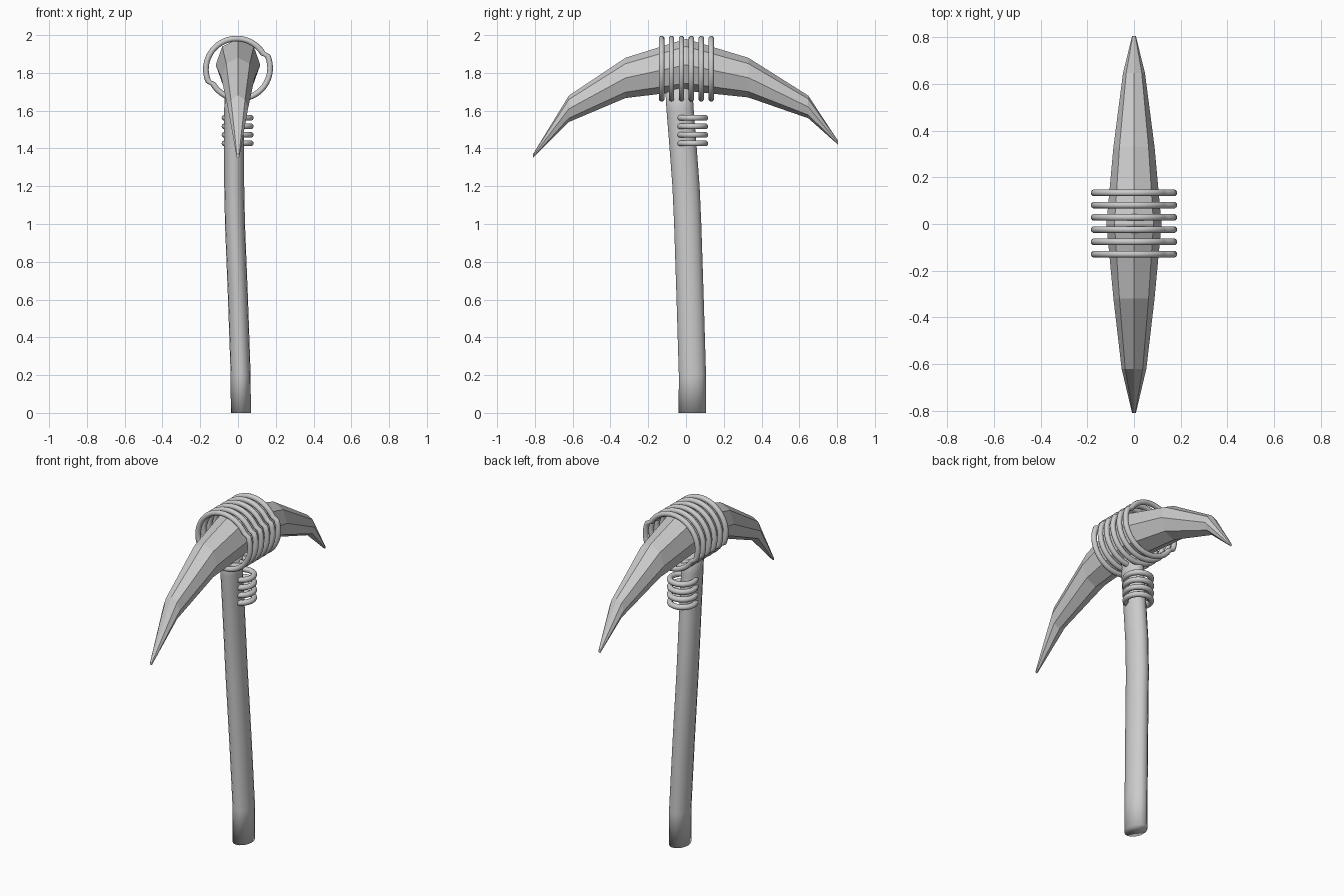
import bpy, bmesh, math
from math import sin, cos, tau

cube = bpy.data.objects.get("Cube")
if cube:
    bpy.data.objects.remove(cube)

grey = bpy.data.materials.new("plain grey")
grey.use_nodes = True
colour = (0.6, 0.6, 0.6, 1)
grey.diffuse_color = colour
grey.node_tree.nodes["Principled BSDF"].inputs["Base Color"].default_value = colour


def loft(name, sections, smooth):
    """Skin a list of point loops and cap both ends."""
    bm = bmesh.new()
    loops = [[bm.verts.new(p) for p in s] for s in sections]
    n = len(loops[0])
    for a, b in zip(loops, loops[1:]):
        for i in range(n):
            j = (i + 1) % n
            bm.faces.new((a[i], a[j], b[j], b[i]))
    bm.faces.new(loops[0])
    bm.faces.new(loops[-1])
    bmesh.ops.recalc_face_normals(bm, faces=bm.faces)
    for f in bm.faces:
        f.smooth = smooth
    mesh = bpy.data.meshes.new(name)
    bm.to_mesh(mesh)
    bm.free()
    mesh.materials.append(grey)
    obj = bpy.data.objects.new(name, mesh)
    bpy.context.collection.objects.link(obj)
    return obj


def ring(name, centre, radius, wire, plane, shift=0.0, tilt=0.0):
    """Closed wire loop made of two half turns that slide past each other."""
    bm = bmesh.new()
    steps, sides = 48, 10
    path = []
    for half, sign in ((0, -1), (1, 1)):
        for i in range(steps // 2):
            a = tilt + tau * (half * steps // 2 + i + 0.5) / steps
            path.append((a, sign * shift * cos(tilt), sign * shift * sin(tilt)))
    loops = []
    for a, du, dv in path:
        loop = []
        for k in range(sides):
            b = tau * k / sides
            r = radius + wire * cos(b)
            u, v, w = r * cos(a) + du, r * sin(a) + dv, wire * sin(b)
            p = (u, w, v) if plane == "XZ" else (u, v, w)
            loop.append(bm.verts.new([c + d for c, d in zip(centre, p)]))
        loops.append(loop)
    for i, a in enumerate(loops):
        b = loops[(i + 1) % len(loops)]
        for k in range(sides):
            m = (k + 1) % sides
            bm.faces.new((a[k], a[m], b[m], b[k])).smooth = True
    bmesh.ops.recalc_face_normals(bm, faces=bm.faces)
    mesh = bpy.data.meshes.new(name)
    bm.to_mesh(mesh)
    bm.free()
    mesh.materials.append(grey)
    bpy.context.collection.objects.link(bpy.data.objects.new(name, mesh))


# Curved pick head: y, bottom, top, half width of each octagonal section
stations = [(-0.81, 1.35, 1.37, 0.008), (-0.62, 1.54, 1.68, 0.053),
            (-0.32, 1.667, 1.88, 0.088), (0, 1.705, 1.98, 0.118),
            (0.33, 1.67, 1.88, 0.088), (0.647, 1.56, 1.68, 0.047),
            (0.805, 1.42, 1.44, 0.008)]
loft("pick_head",
     [[(w * cos(tau * k / 8), y, (lo + hi) / 2 + (hi - lo) / 2 * sin(tau * k / 8))
       for k in range(8)] for y, lo, hi, w in stations], False)

# Slightly bent wooden handle: z, centre x, centre y
spine = [(0, 0.015, 0.033), (0.2, 0.014, 0.034), (0.6, 0, 0.022),
         (1.0, -0.016, 0.009), (1.2, -0.02, 0), (1.4, -0.02, -0.015),
         (1.6, -0.02, -0.031), (1.75, -0.018, -0.04)]
loft("handle",
     [[(x + 0.053 * cos(tau * k / 16), y + 0.072 * sin(tau * k / 16), z)
       for k in range(16)] for z, x, y in spine], True)

# Wire binding round the head
for i in range(6):
    ring(f"head_binding_{i + 1}", (0, -0.129 + 0.0525 * i, 1.822),
         0.163, 0.015, "XZ", 0.008, math.radians(27))

# Wire binding behind the top of the handle
for i in range(4):
    ring(f"handle_binding_{i + 1}", (-0.002, 0.033, 1.427 + 0.045 * i),
         0.069, 0.016, "XY")
